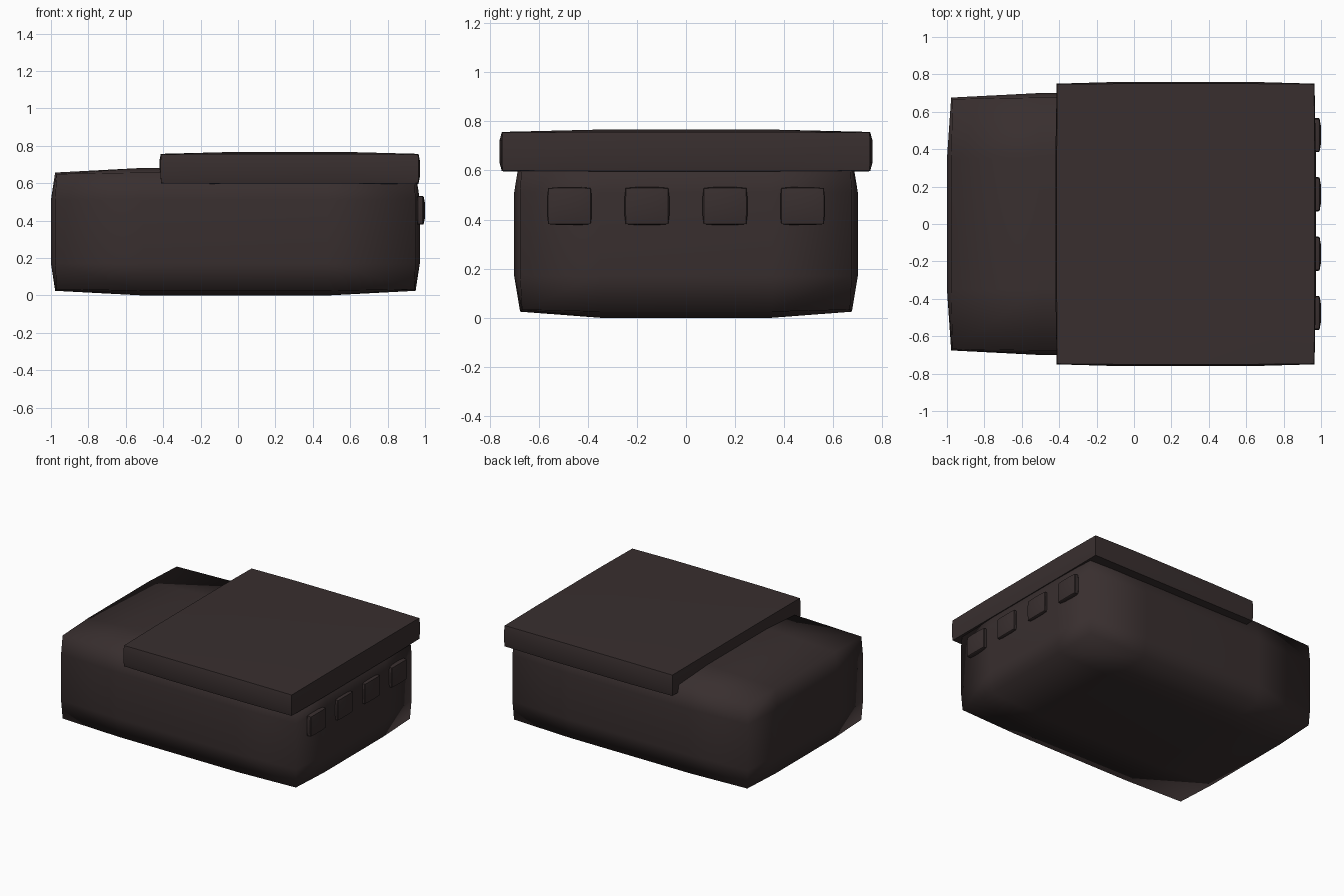
import bpy, bmesh
from mathutils import Vector

if "Cube" in bpy.data.objects:
    bpy.data.objects.remove(bpy.data.objects["Cube"])

dark = bpy.data.materials.new("dark brown")
dark.diffuse_color = (0.040, 0.028, 0.028, 1)
dark.use_nodes = True
dark.node_tree.nodes["Principled BSDF"].inputs["Base Color"].default_value = dark.diffuse_color


def pillow_box(name, lo, hi, inset, smooth_all=False):
    """Box with a 3x3 grid on each face whose edges and corners are pulled in."""
    lo, hi = Vector(lo), Vector(hi)
    centre, half = (lo + hi) / 2, (hi - lo) / 2
    steps = (-1, -0.5, 0.5, 1)
    bm = bmesh.new()
    for axis in range(3):
        u, v = (axis + 1) % 3, (axis + 2) % 3
        for side in (-1, 1):
            grid = []
            for a in steps:
                row = []
                for b in steps:
                    p = [0, 0, 0]
                    p[axis], p[u], p[v] = side, a, b
                    outer = [abs(c) == 1 for c in p]
                    # faces stay full size, edges sink a little, corners most
                    pull = (0, 0, 0.75, 1)[sum(outer)]
                    co = [centre[i] + p[i] * half[i]
                          - (p[i] * inset[i] * pull if outer[i] else 0)
                          for i in range(3)]
                    row.append(bm.verts.new(co))
                grid.append(row)
            for i in range(3):
                for j in range(3):
                    quad = [grid[i][j], grid[i + 1][j],
                            grid[i + 1][j + 1], grid[i][j + 1]]
                    bm.faces.new(quad if side > 0 else quad[::-1])
    bmesh.ops.remove_doubles(bm, verts=bm.verts, dist=0.0001)
    for f in bm.faces:
        f.smooth = True
    if not smooth_all:
        for e in bm.edges:
            if len(e.link_faces) == 2 and e.calc_face_angle() > 0.6:
                e.smooth = False
    mesh = bpy.data.meshes.new(name)
    bm.to_mesh(mesh)
    bm.free()
    mesh.materials.append(dark)
    obj = bpy.data.objects.new(name, mesh)
    bpy.context.collection.objects.link(obj)
    return obj


# Rounded main block
pillow_box("body", (-1.0, -0.70, 0.0), (0.972, 0.70, 0.682),
           (0.03, 0.032, 0.033), smooth_all=True)

# Overhanging slab on top
pillow_box("top_slab", (-0.42, -0.76, 0.588), (0.972, 0.76, 0.766),
           (0.009, 0.013, 0.012))

# Row of four small pads on the right end
for i, y in enumerate((-0.475, -0.159, 0.159, 0.475)):
    pillow_box("end_pad_%d" % (i + 1), (0.95, y - 0.091, 0.378),
               (1.0, y + 0.091, 0.532), (0.01, 0.006, 0.005))
